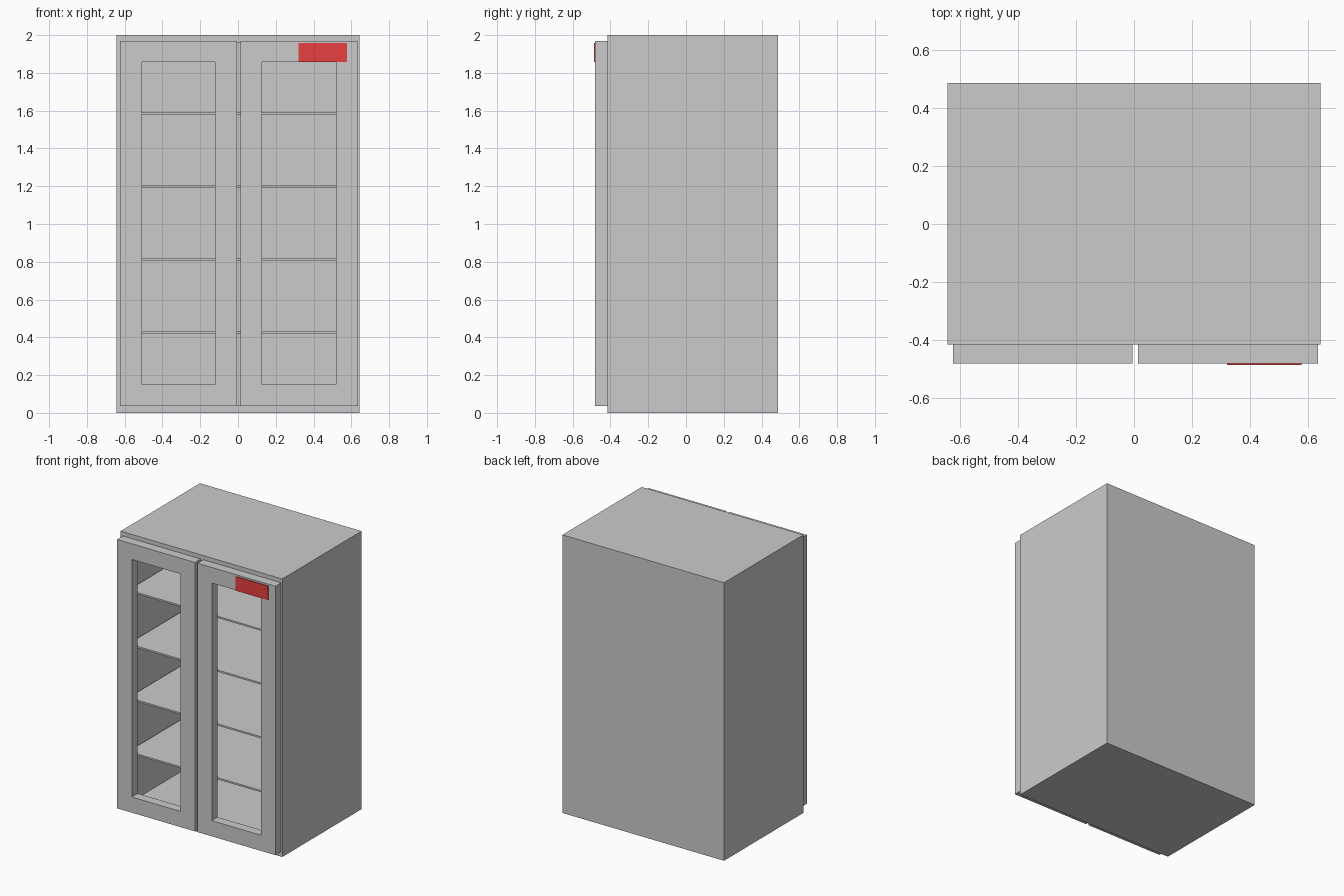
import bpy, bmesh

if "Cube" in bpy.data.objects:
    bpy.data.objects.remove(bpy.data.objects["Cube"])


def finish(name, bm):
    bmesh.ops.recalc_face_normals(bm, faces=bm.faces)
    mesh = bpy.data.meshes.new(name)
    bm.to_mesh(mesh)
    bm.free()
    obj = bpy.data.objects.new(name, mesh)
    bpy.context.collection.objects.link(obj)
    return obj


def box_bm(x, y, z):
    """Box from (min, max) pairs."""
    bm = bmesh.new()
    bmesh.ops.create_cube(bm, size=1)
    for v in bm.verts:
        v.co = [r[0] if c < 0 else r[1] for c, r in zip(v.co, (x, y, z))]
    return bm


def frame(name, x, y, z, hole_x, hole_z):
    """Rectangular frame with a through opening, extruded along y."""
    bm = bmesh.new()

    def loop(px, pz):
        return [bm.verts.new((px[i], y[0], pz[j])) for i, j in ((0, 0), (1, 0), (1, 1), (0, 1))]

    outer, inner = loop(x, z), loop(hole_x, hole_z)
    faces = [bm.faces.new((outer[i], outer[(i + 1) % 4], inner[(i + 1) % 4], inner[i]))
             for i in range(4)]
    ext = bmesh.ops.extrude_face_region(bm, geom=faces, use_keep_orig=True)
    for g in ext["geom"]:
        if isinstance(g, bmesh.types.BMVert):
            g.co.y = y[1]
    return finish(name, bm)


HALF_W, FRONT, BACK, WALL = 0.643, -0.415, 0.486, 0.06
DOOR_Y = (-0.481, FRONT)

# Carcass: box with its front face inset and pushed back to make the cavity
bm = box_bm((-HALF_W, HALF_W), (FRONT, BACK), (0, 2))
bm.normal_update()
front = min(bm.faces, key=lambda f: f.calc_center_median().y)
bmesh.ops.inset_region(bm, faces=[front], thickness=WALL)
cavity = bmesh.ops.extrude_face_region(bm, geom=[front])
for g in cavity["geom"]:
    if isinstance(g, bmesh.types.BMVert):
        g.co.y = BACK - WALL
if front.is_valid:
    bmesh.ops.delete(bm, geom=[front], context='FACES_ONLY')
finish("cabinet_body", bm)

# Shelves
for i in range(4):
    z = 0.425 + i * 0.387
    finish(f"shelf_{i + 1}", box_bm((-HALF_W + WALL, HALF_W - WALL),
                                    (FRONT + 0.003, BACK - WALL), (z - 0.006, z + 0.006)))

# Doors with open windows
for name, x, hole in (("left_door", (-0.625, -0.006), (-0.508, -0.121)),
                      ("right_door", (0.014, 0.634), (0.128, 0.518))):
    frame(name, x, DOOR_Y, (0.036, 1.97), hole, (0.149, 1.857))

# Red plate on the right door
plate = finish("red_plate", box_bm((0.32, 0.578), (-0.486, -0.481), (1.857, 1.958)))
red = bpy.data.materials.new("red")
red.diffuse_color = (0.8, 0.05, 0.05, 1)
red.use_nodes = True
red.node_tree.nodes["Principled BSDF"].inputs["Base Color"].default_value = red.diffuse_color
plate.data.materials.append(red)
